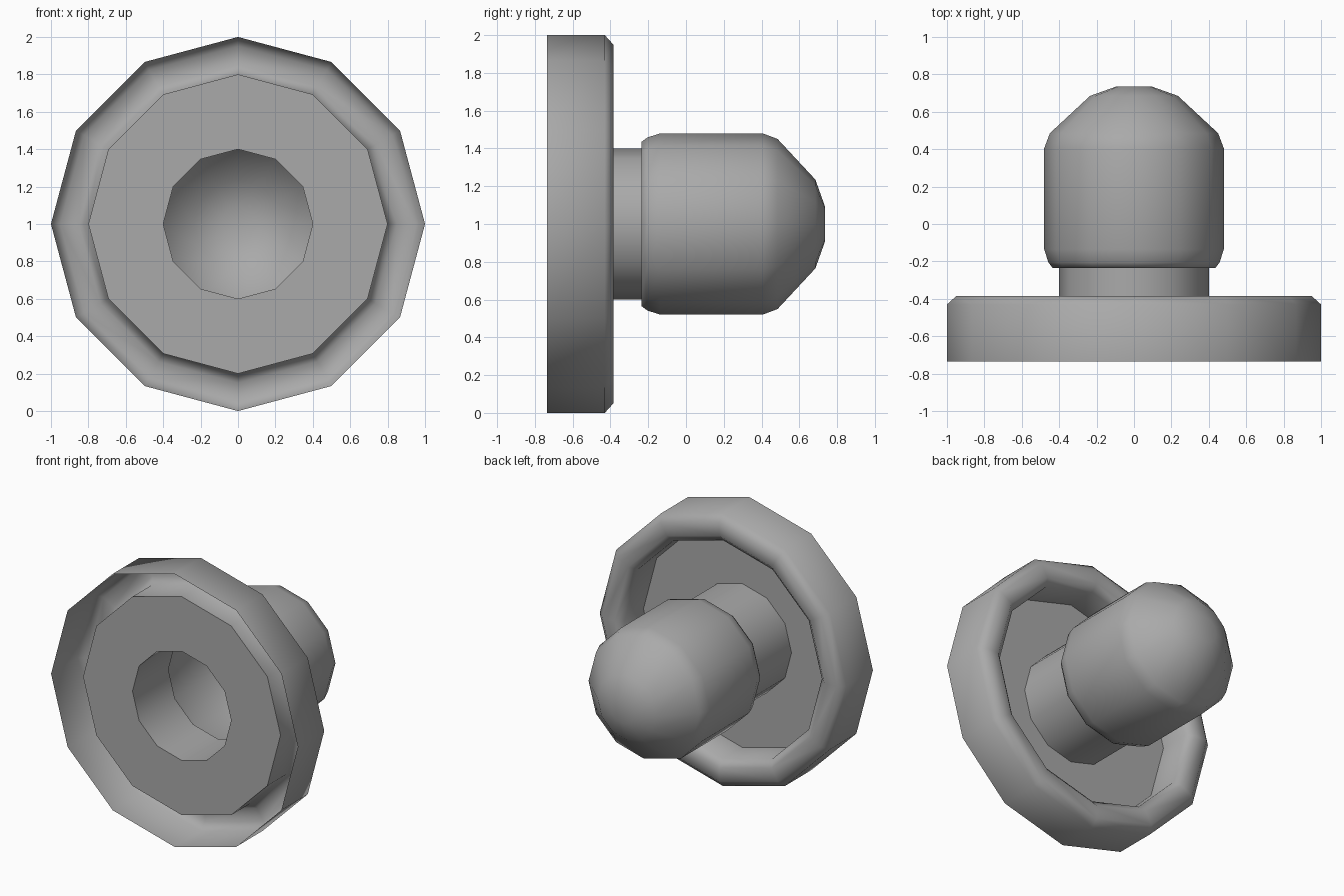
import bpy
import bmesh
from math import cos, sin, pi, radians

cube = bpy.data.objects.get("Cube")
if cube:
    bpy.data.objects.remove(cube, do_unlink=True)

SIDES = 12
CENTRE_Z = 1.0

grey = bpy.data.materials.new("mid_grey")
grey.use_nodes = True
colour = (0.4, 0.4, 0.4, 1)
grey.diffuse_color = colour
grey.node_tree.nodes["Principled BSDF"].inputs["Base Color"].default_value = colour


def lathe(name, profile, cap=False):
    """Spin (radius, y) points around the y axis into an open shell."""
    bm = bmesh.new()
    rings = []
    for r, y in profile:
        angles = [2 * pi * k / SIDES for k in range(SIDES)]
        rings.append([bm.verts.new((r * cos(a), y, r * sin(a) + CENTRE_Z))
                      for a in angles])
    for near, far in zip(rings, rings[1:]):
        for k in range(SIDES):
            n = (k + 1) % SIDES
            bm.faces.new((near[k], far[k], far[n], near[n]))
    if cap:
        bm.faces.new(list(reversed(rings[-1])))
    mesh = bpy.data.meshes.new(name)
    bm.to_mesh(mesh)
    bm.free()
    mesh.materials.append(grey)
    obj = bpy.data.objects.new(name, mesh)
    bpy.context.collection.objects.link(obj)
    bpy.ops.object.select_all(action='DESELECT')
    obj.select_set(True)
    bpy.context.view_layer.objects.active = obj
    bpy.ops.object.shade_smooth_by_angle(angle=radians(60))
    return obj


# Thin folded rim, open at the front, with the recessed web and its central hole
lathe("flange", [(1.0, -0.735), (1.0, -0.43), (0.95, -0.385), (0.85, -0.385),
                 (0.8, -0.43), (0.8, -0.65), (0.4, -0.65)])

# Hollow neck widening into a domed plug
lathe("plug", [(0.4, -0.65), (0.4, -0.235), (0.435, -0.235), (0.458, -0.205),
               (0.48, -0.135), (0.48, 0.405), (0.45, 0.485),
               (0.235, 0.685), (0.095, 0.735)], cap=True)
